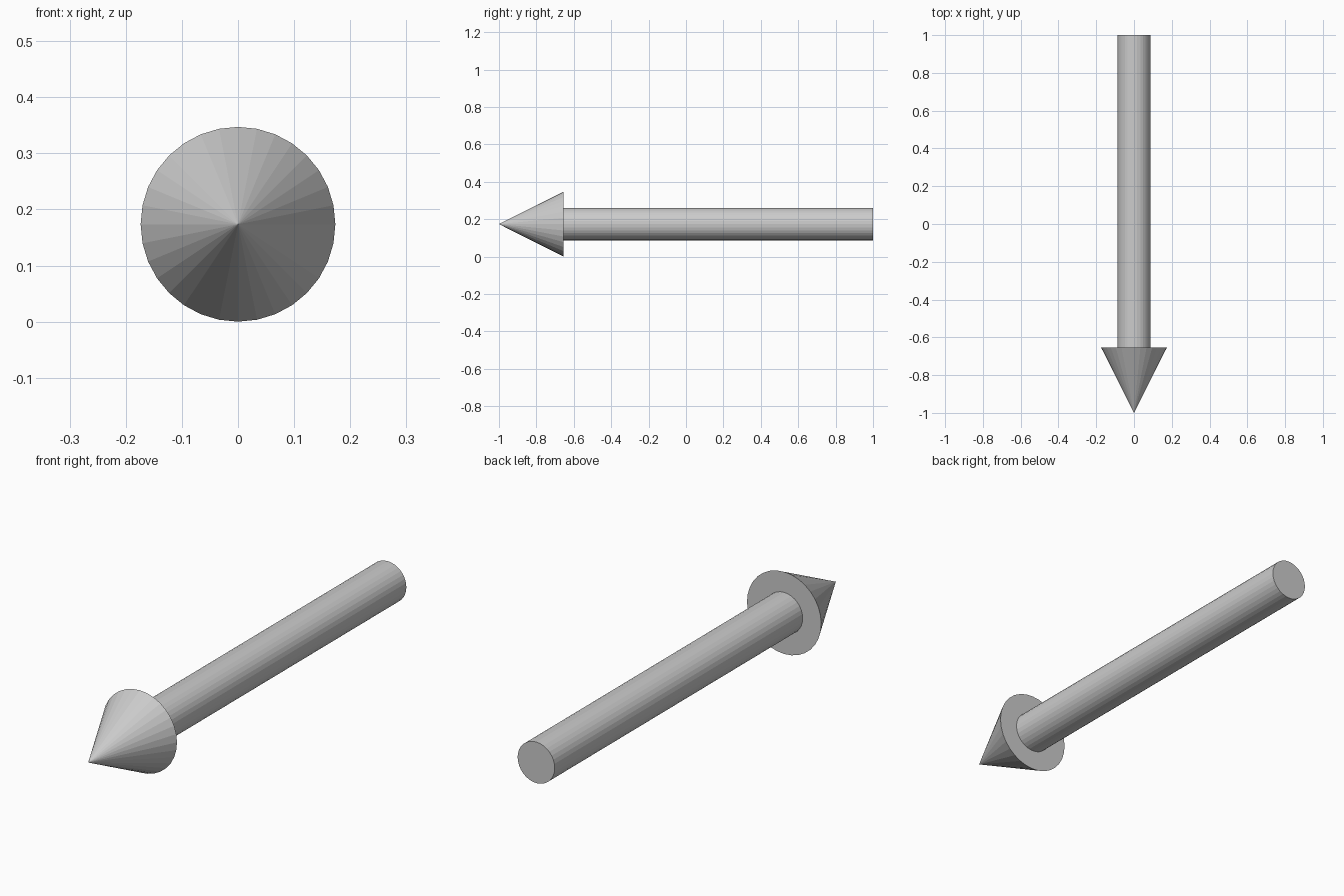
import bpy
from math import pi

if "Cube" in bpy.data.objects:
    bpy.data.objects.remove(bpy.data.objects["Cube"])

SIDES = 32
HEAD_R = 0.1735
SHAFT_R = HEAD_R / 2
JOIN_Y = -0.655   # where the head meets the shaft
TILT = (pi / 2, 0, 0)

# Arrow head: cone pointing to the front
bpy.ops.mesh.primitive_cone_add(
    vertices=SIDES, radius1=HEAD_R, radius2=0, depth=JOIN_Y + 1,
    location=(0, (JOIN_Y - 1) / 2, HEAD_R), rotation=TILT)
bpy.context.object.name = "arrow_head"

# Shaft: flat-faced rod running to the back
bpy.ops.mesh.primitive_cylinder_add(
    vertices=SIDES, radius=SHAFT_R, depth=1 - JOIN_Y,
    location=(0, (1 + JOIN_Y) / 2, HEAD_R), rotation=TILT)
bpy.context.object.name = "arrow_shaft"
